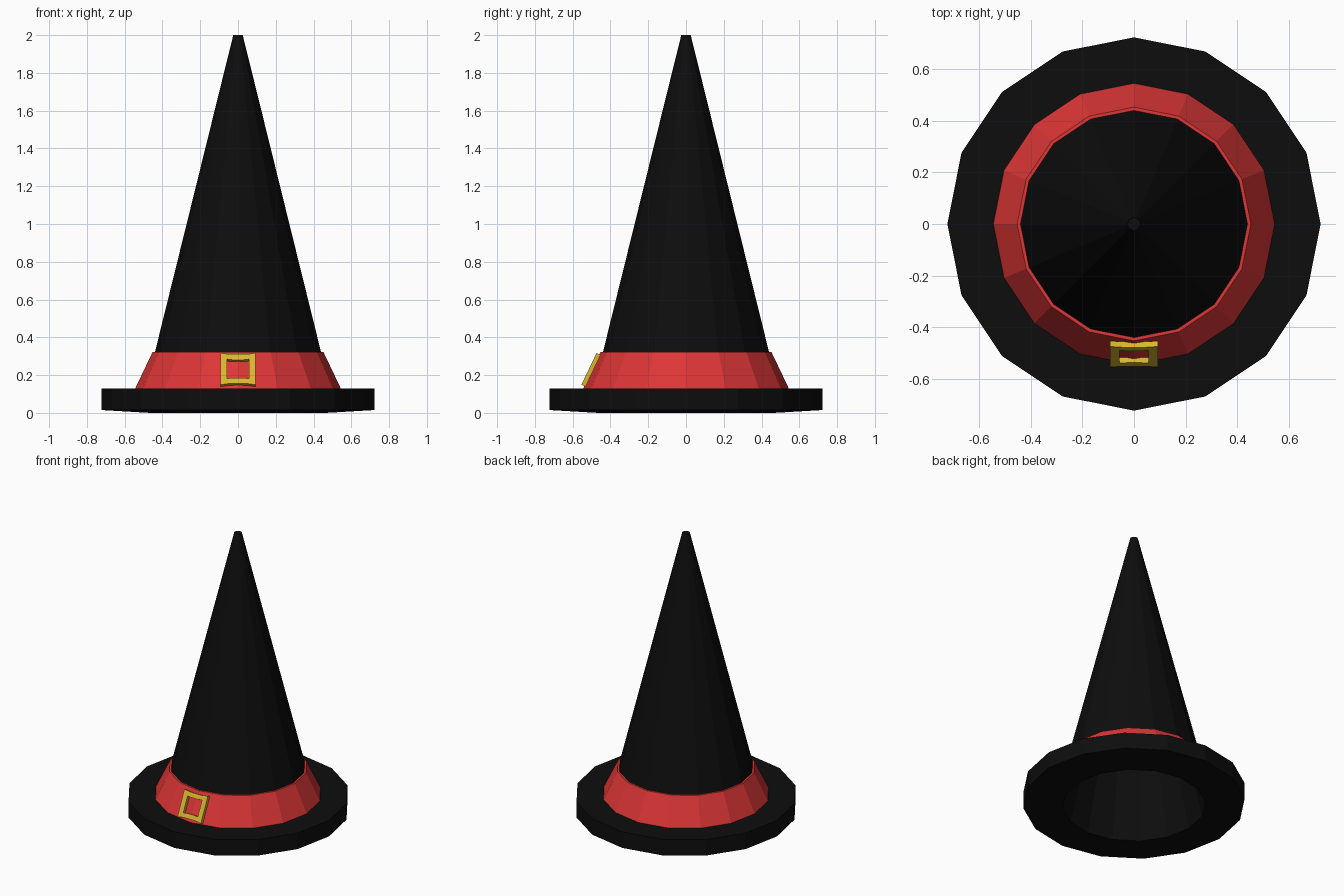
import bpy, bmesh, math
from mathutils import Vector

if "Cube" in bpy.data.objects:
    bpy.data.objects.remove(bpy.data.objects["Cube"])

SIDES = 16


def material(name, rgb):
    m = bpy.data.materials.new(name)
    m.diffuse_color = (*rgb, 1)
    m.use_nodes = True
    m.node_tree.nodes["Principled BSDF"].inputs["Base Color"].default_value = m.diffuse_color
    return m


BLACK = material("black_felt", (0.004, 0.004, 0.004))
RED = material("red_cloth", (0.73, 0.037, 0.037))
GOLD = material("gold_metal", (0.70, 0.47, 0.03))


def finish(bm, name, mat):
    bmesh.ops.recalc_face_normals(bm, faces=bm.faces)
    me = bpy.data.meshes.new(name)
    bm.to_mesh(me)
    bm.free()
    me.materials.append(mat)
    ob = bpy.data.objects.new(name, me)
    bpy.context.collection.objects.link(ob)
    return ob


def lathe(name, profile, mat):
    """Closed (radius, z) profile turned into a faceted ring; radius 0 makes a pole."""
    bm = bmesh.new()
    rings = []
    for r, z in profile:
        n = 1 if r == 0 else SIDES
        rings.append([bm.verts.new((r * math.cos(math.tau * i / SIDES),
                                    r * math.sin(math.tau * i / SIDES), z))
                      for i in range(n)])
    for a, b in zip(rings, rings[1:] + rings[:1]):
        if len(a) == len(b) == 1:
            continue
        for i in range(SIDES):
            j = (i + 1) % SIDES
            quad = [a[i % len(a)], a[j % len(a)], b[j % len(b)], b[i % len(b)]]
            bm.faces.new(list(dict.fromkeys(quad)))
    return finish(bm, name, mat)


# Brim and hollow cone in one shell, open underneath
lathe("hat_body", [(0, 2.0), (0.025, 2.0), (0.487, 0.13), (0.722, 0.13),
                   (0.722, 0.015), (0.465, 0.0), (0.02, 1.8), (0, 1.8)], BLACK)

# Cloth band
lathe("hat_band", [(0.545, 0.128), (0.452, 0.323), (0.435, 0.323), (0.48, 0.128)], RED)


# Buckle: tilted square frame with slightly pinched top and bottom edges
def outline(half, pinch):
    top = [(-half, half), (-half / 2, half - pinch), (half / 2, half - pinch), (half, half)]
    return top + [(-x, -v) for x, v in top]


centre = Vector((0, -0.503, 0.228))
across = Vector((1, 0, 0))
up = Vector((0, 0.43, 0.903)).normalized()
out = across.cross(up)
bm = bmesh.new()
loops = []
for half, pinch, depth in [(0.093, 0.007, 0.012), (0.057, 0.004, 0.012),
                           (0.057, 0.004, -0.012), (0.093, 0.007, -0.012)]:
    # out = across x up points towards the front (-y)
    loops.append([bm.verts.new(centre + across * x + up * v + out * depth)
                  for x, v in outline(half, pinch)])
for a, b in zip(loops, loops[1:] + loops[:1]):
    for i in range(len(a)):
        j = (i + 1) % len(a)
        bm.faces.new((a[i], a[j], b[j], b[i]))
finish(bm, "buckle", GOLD)
